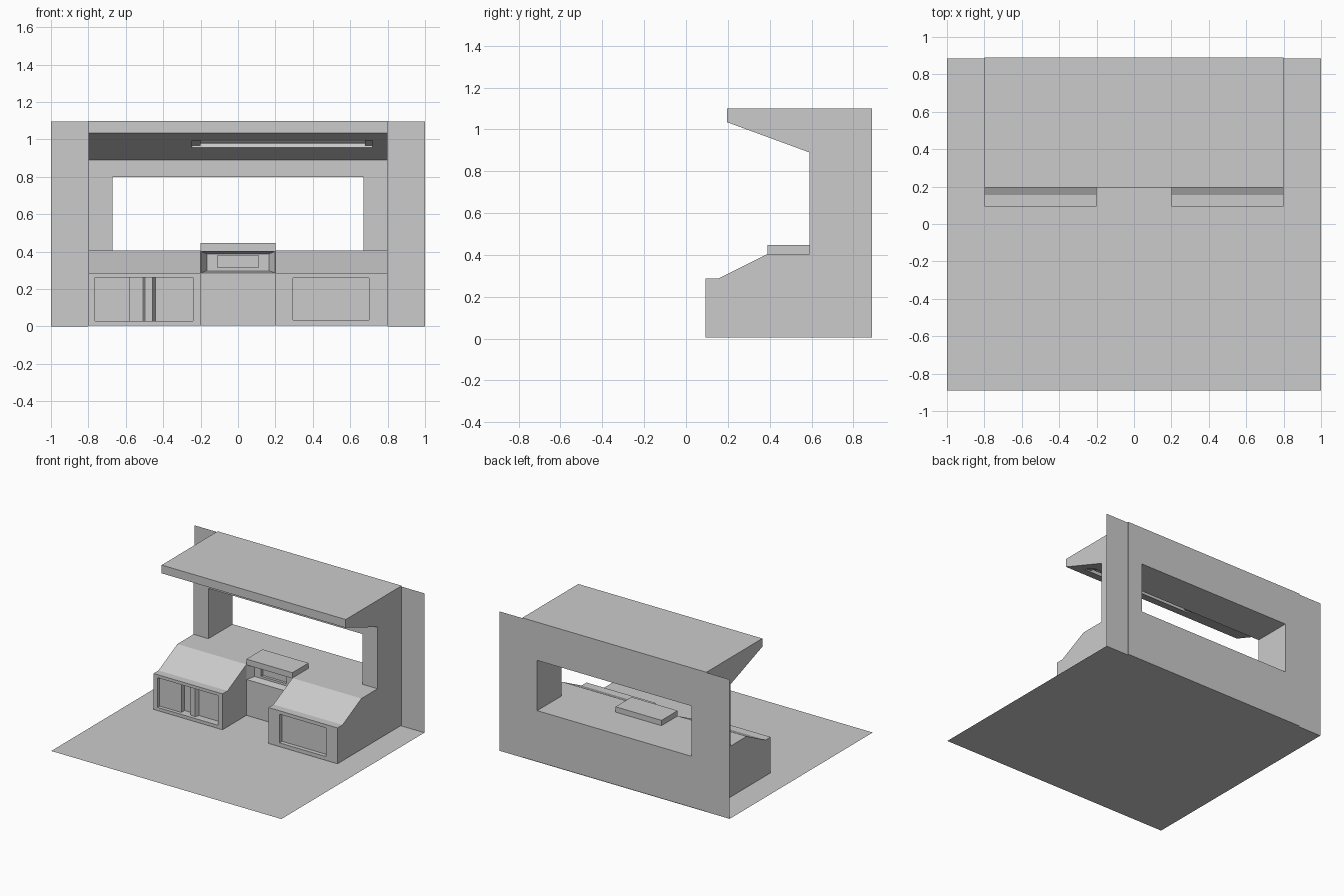
import bpy, bmesh, math
from mathutils import Matrix

if "Cube" in bpy.data.objects:
    bpy.data.objects.remove(bpy.data.objects["Cube"])


def finish(name, bm):
    bmesh.ops.recalc_face_normals(bm, faces=bm.faces[:])
    me = bpy.data.meshes.new(name)
    bm.to_mesh(me)
    bm.free()
    ob = bpy.data.objects.new(name, me)
    bpy.context.collection.objects.link(ob)
    return ob


def prism(name, pts, lo, hi, axis):
    """Extrude a profile: axis 'x' takes (y, z) points, axis 'z' takes (x, y)."""
    bm = bmesh.new()
    put = (lambda p, t: (t, *p)) if axis == 'x' else (lambda p, t: (*p, t))
    a, b = ([bm.verts.new(put(p, t)) for p in pts] for t in (lo, hi))
    bm.faces.new(a)
    bm.faces.new(b)
    for i in range(len(pts)):
        j = (i + 1) % len(pts)
        bm.faces.new((a[i], a[j], b[j], b[i]))
    return finish(name, bm)


def box(name, x, y, z):
    return prism(name, [(x[0], y[0]), (x[1], y[0]), (x[1], y[1]), (x[0], y[1])],
                 z[0], z[1], 'z')


def plane(name, pts):
    bm = bmesh.new()
    bm.faces.new([bm.verts.new(p) for p in pts])
    return finish(name, bm)


def cut(target, cutter):
    cutter.hide_render = True
    mod = target.modifiers.new("cut", 'BOOLEAN')
    mod.operation, mod.solver, mod.object = 'DIFFERENCE', 'EXACT', cutter
    bpy.context.view_layer.objects.active = target
    bpy.ops.object.modifier_apply(modifier=mod.name)
    bpy.data.objects.remove(cutter)


BACK, BASE, FRONT, MID = 0.89, 0.005, 0.093, 0.39

# floor and side wall wings
plane("floor", [(-1, -BACK, 0), (1, -BACK, 0), (1, 0.886, 0), (-1, 0.886, 0)])
for side, s in (("left", -1), ("right", 1)):
    plane(side + "_wall_wing", [(0.8 * s, 0.886, 0), (s, 0.886, 0),
                                (s, 0.886, 1.095), (0.8 * s, 0.886, 1.095)])

# wall, canopy and back counter as one profile, with the window opening
body = prism("stall_body", [(BACK, BASE), (BACK, 1.1), (0.195, 1.1), (0.195, 1.035),
                            (0.59, 0.89), (0.59, 0.405), (MID, 0.405), (MID, BASE)],
             -0.8, 0.8, 'x')
# window starts at the wall front so the counter runs through as its sill
cut(body, box("window_cutter", (-0.67, 0.67), (0.5, 1.0), (0.405, 0.8)))

# lamp recess in the sloping canopy underside
slope = Matrix.Translation((0, 0.357, 0.9755)) @ Matrix.Rotation(math.atan2(-0.145, 0.395), 4, 'X')


def on_slope(ob):
    ob.data.transform(slope)
    return ob


cut(body, on_slope(box("lamp_cutter", (-0.245, 0.72), (-0.055, 0.055), (-0.03, 0.035))))
for side, x in (("left", (-0.245, -0.2)), ("right", (0.68, 0.72))):
    on_slope(box(side + "_lamp_holder", x, (-0.04, 0.04), (0.005, 0.035)))
tube = [(0.03 * math.cos(a), 0.02 + 0.012 * math.sin(a))
        for a in (i * math.tau / 6 for i in range(6))]
on_slope(prism("lamp_tube", tube, -0.2, 0.68, 'x'))

# bevelled central niche with a smaller inset panel, under a slab
bm = bmesh.new()
bmesh.ops.create_cube(bm, size=1)
for v in bm.verts:
    front = v.co.y < 0
    v.co = (math.copysign(0.198 if front else 0.167, v.co.x),
            0.389 if front else 0.445,
            (0.402 if front else 0.388) if v.co.z > 0 else (0.287 if front else 0.298))
cut(body, finish("niche_cutter", bm))
cut(body, box("inset_cutter", (-0.11, 0.11), (0.43, 0.465), (0.315, 0.38)))
box("center_slab", (-0.2, 0.2), (MID, 0.59), (0.405, 0.447))

# two sloped front counters
profile = [(MID, BASE), (MID, 0.405), (0.155, 0.287), (FRONT, 0.287), (FRONT, BASE)]
left = prism("left_counter", profile, -0.8, -0.2, 'x')
right = prism("right_counter", profile, 0.2, 0.8, 'x')

# recessed front panels, the left one with a stepped rib
cut(right, box("right_panel_cutter", (0.295, 0.7), (0.0, 0.125), (0.035, 0.26)))
cut(left, prism("left_panel_cutter",
                [(-0.765, 0.0), (-0.765, 0.12), (-0.577, 0.12), (-0.577, 0.16),
                 (-0.507, 0.16), (-0.497, 0.12), (-0.456, 0.12), (-0.442, 0.15),
                 (-0.24, 0.15), (-0.24, 0.0)], 0.03, 0.263, 'z'))
